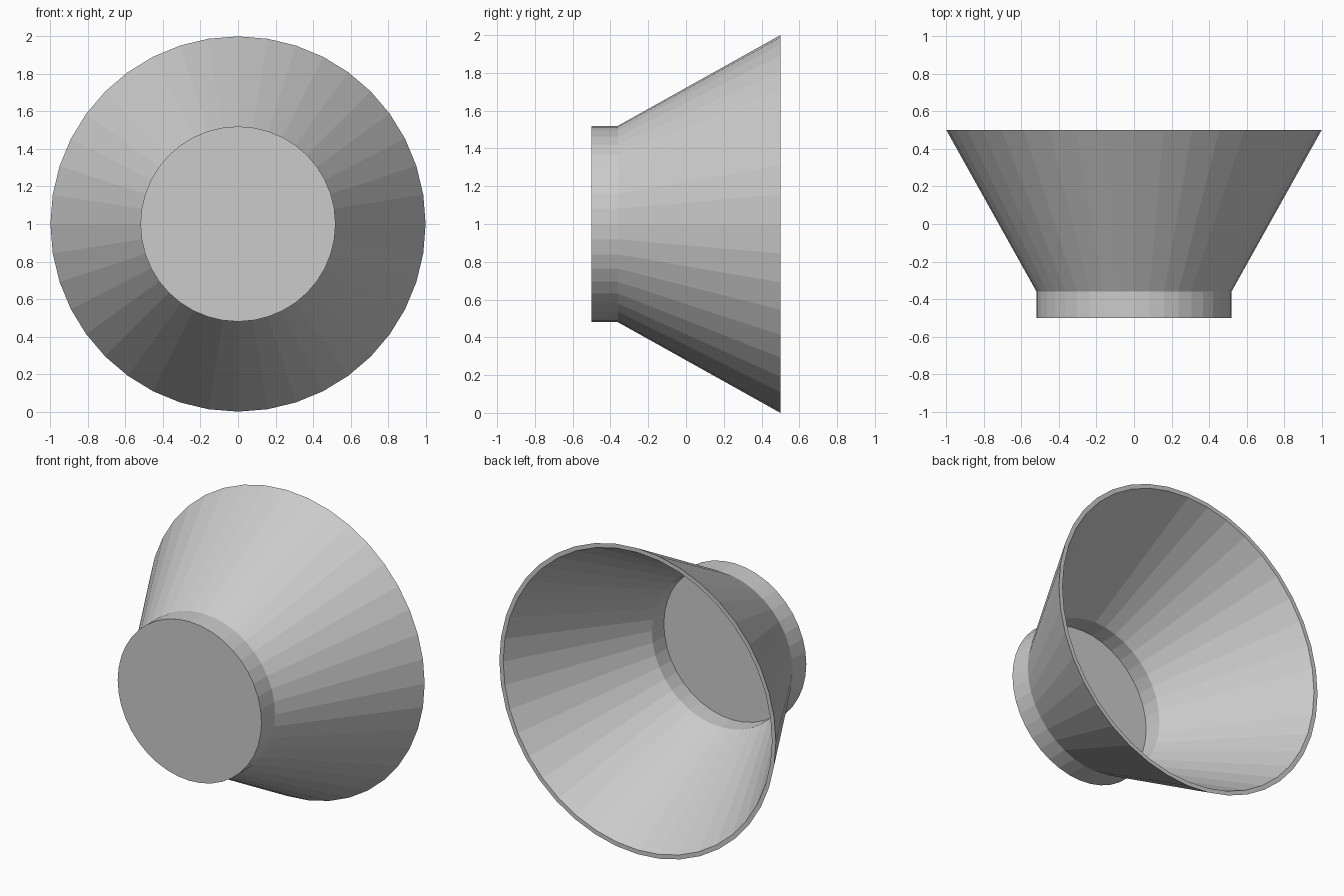
import bpy, bmesh
from math import sin, cos, pi

if "Cube" in bpy.data.objects:
    bpy.data.objects.remove(bpy.data.objects["Cube"])

SEGMENTS = 40
CENTRE_Z = 1.0

# Profile (radius, y): outer base, collar, flared rim, then back down the inside
PROFILE = [(0.52, -0.50), (0.52, -0.36), (1.0, 0.50),
           (0.972, 0.50), (0.495, -0.355), (0.495, -0.478)]


def lathe_y(name, profile):
    """Spin a profile around the y axis and cap both ends."""
    bm = bmesh.new()
    rings = []
    for r, y in profile:
        rings.append([bm.verts.new((r * sin(2 * pi * i / SEGMENTS), y,
                                    CENTRE_Z + r * cos(2 * pi * i / SEGMENTS)))
                      for i in range(SEGMENTS)])
    for a, b in zip(rings, rings[1:]):
        for i in range(SEGMENTS):
            j = (i + 1) % SEGMENTS
            bm.faces.new((a[i], a[j], b[j], b[i]))
    bm.faces.new(rings[0])
    bm.faces.new(rings[-1])
    bmesh.ops.recalc_face_normals(bm, faces=bm.faces)
    mesh = bpy.data.meshes.new(name)
    bm.to_mesh(mesh)
    bm.free()
    obj = bpy.data.objects.new(name, mesh)
    bpy.context.collection.objects.link(obj)
    return obj


# Thin-walled flared bowl with a short collar and closed base, facing -y
lathe_y("flared_bowl", PROFILE)
